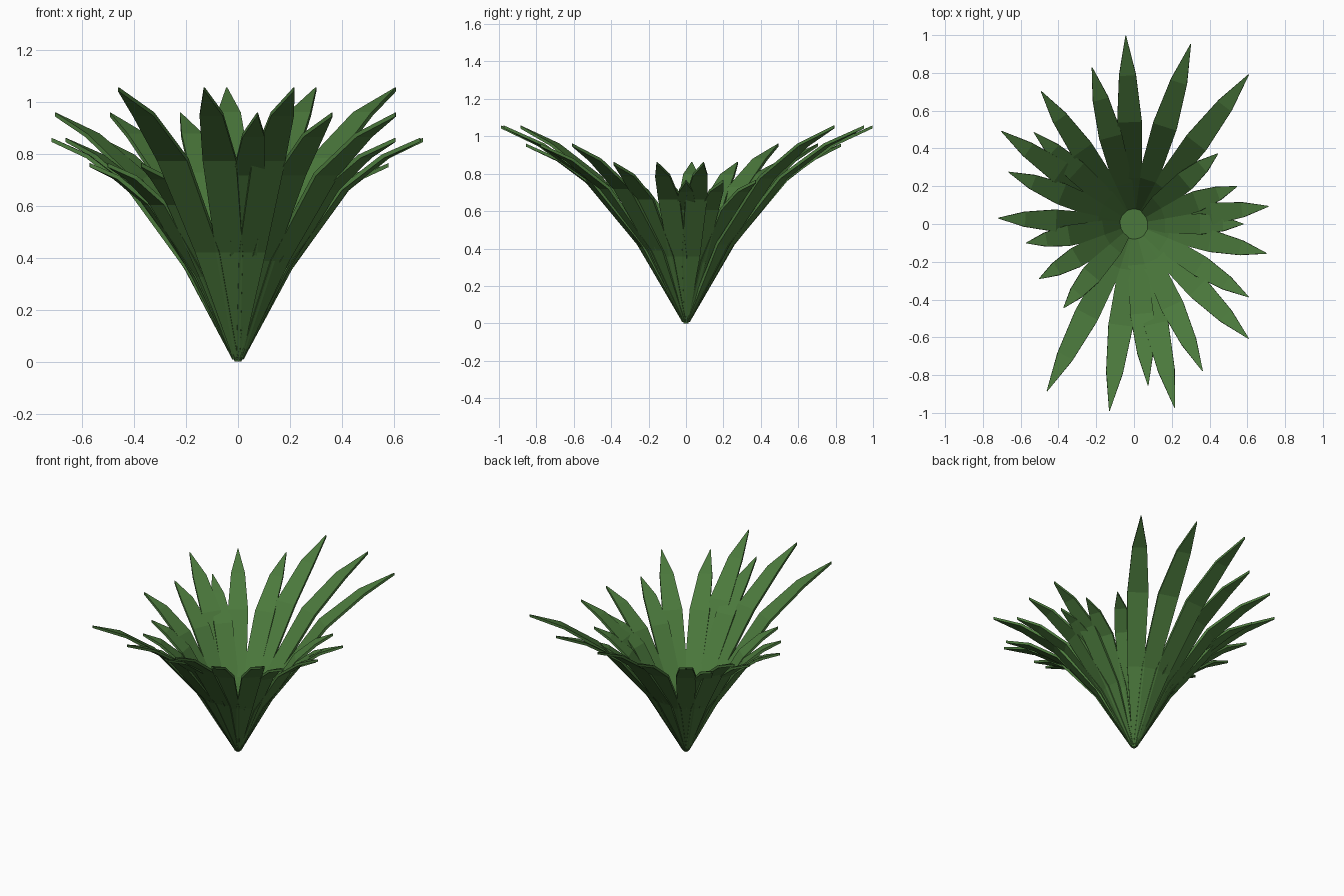
import bpy, bmesh, math
from mathutils import Vector, Matrix

if "Cube" in bpy.data.objects:
    bpy.data.objects.remove(bpy.data.objects["Cube"])

green = bpy.data.materials.new("leaf green")
green.diffuse_color = (0.07, 0.19, 0.045, 1)
green.use_nodes = True
green.node_tree.nodes["Principled BSDF"].inputs["Base Color"].default_value = green.diffuse_color

# Leaf midline stations (radius, height, width) for the shortest and longest leaf
SHORT = [(0.012, 0.012, 0.02), (0.17, 0.33, 0.095), (0.355, 0.61, 0.11), (0.475, 0.71, 0.075), (0.58, 0.758, 0.004)]
LONG = [(0.012, 0.012, 0.02), (0.25, 0.425, 0.105), (0.545, 0.78, 0.13), (0.79, 0.955, 0.09), (0.998, 1.05, 0.004)]
THICK = 0.016


def finish(bm, name):
    bmesh.ops.recalc_face_normals(bm, faces=bm.faces)
    me = bpy.data.meshes.new(name)
    bm.to_mesh(me)
    bm.free()
    me.materials.append(green)
    ob = bpy.data.objects.new(name, me)
    bpy.context.collection.objects.link(ob)
    return ob


def leaf(name, angle, size):
    """Arching tapered blade with a rectangular section; size 0 short to 1 long."""
    pts = [[a + (b - a) * size for a, b in zip(s, l)] for s, l in zip(SHORT, LONG)]
    bm = bmesh.new()
    turn = Matrix.Rotation(angle, 3, 'Z')
    rings = []
    for i, (r, z, w) in enumerate(pts):
        p, q = pts[max(i - 1, 0)], pts[min(i + 1, len(pts) - 1)]
        t = Vector((q[0] - p[0], 0, q[1] - p[1])).normalized()
        n = Vector((-t.z, 0, t.x)) * THICK / 2
        if i == len(pts) - 1:
            n = Vector((0, 0, THICK / 2))
        c = Vector((r, 0, z))
        side = Vector((0, w / 2, 0))
        rings.append([bm.verts.new(turn @ v) for v in
                      (c - side - n, c + side - n, c + side + n, c - side + n)])
    for a, b in zip(rings, rings[1:]):
        for k in range(4):
            m = (k + 1) % 4
            bm.faces.new((a[k], a[m], b[m], b[k]))
    bm.faces.new(rings[0])
    bm.faces.new(rings[-1])
    return finish(bm, name)


# Rosette: golden-angle spiral, four leaf sizes in turn
for i in range(24):
    leaf(f"leaf_{i + 1:02d}", math.radians(137.5 * i), (i % 4) / 3)

# Heart of the rosette: inverted cone with a flat round top
bm = bmesh.new()
bmesh.ops.create_cone(bm, cap_ends=True, segments=24, radius1=0.012, radius2=0.08, depth=0.15,
                      matrix=Matrix.Translation((0, 0, 0.075)))
finish(bm, "rosette_heart")
